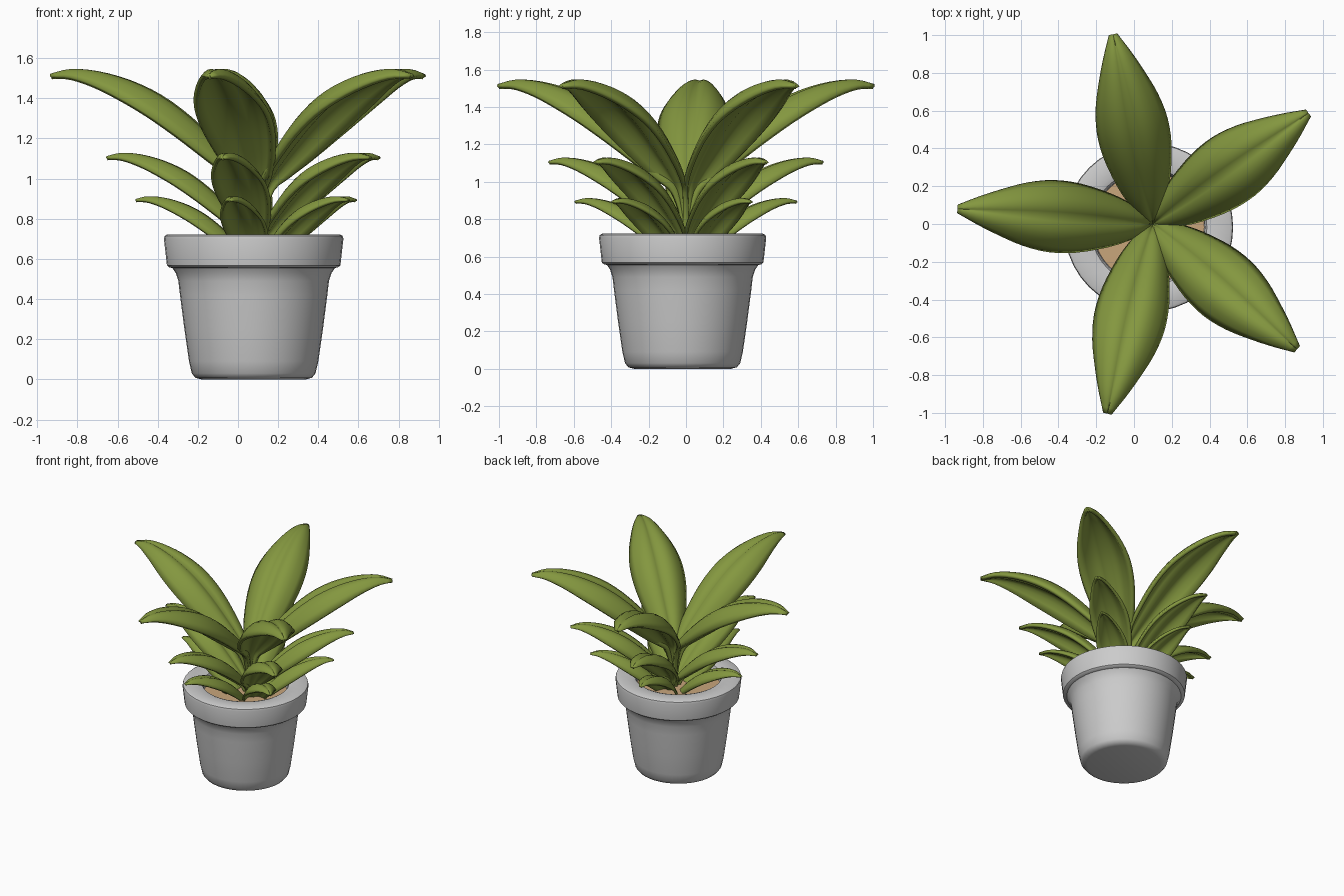
import bpy, bmesh, math
from mathutils import Vector

if "Cube" in bpy.data.objects:
    bpy.data.objects.remove(bpy.data.objects["Cube"])


def material(name, rgb):
    m = bpy.data.materials.new(name)
    m.diffuse_color = (*rgb, 1)
    m.use_nodes = True
    m.node_tree.nodes["Principled BSDF"].inputs["Base Color"].default_value = m.diffuse_color
    return m


def add_object(name, bm, mat=None, angle=40):
    bmesh.ops.recalc_face_normals(bm, faces=bm.faces[:])
    me = bpy.data.meshes.new(name)
    bm.to_mesh(me)
    bm.free()
    ob = bpy.data.objects.new(name, me)
    bpy.context.collection.objects.link(ob)
    if mat:
        me.materials.append(mat)
    bpy.ops.object.select_all(action='DESELECT')
    ob.select_set(True)
    bpy.context.view_layer.objects.active = ob
    bpy.ops.object.shade_smooth_by_angle(angle=math.radians(angle))
    return ob


def lathe(name, profile, center, mat=None, n=40):
    bm = bmesh.new()
    vs = [bm.verts.new((r, 0, z)) for r, z in profile]
    es = [bm.edges.new(p) for p in zip(vs, vs[1:])]
    bmesh.ops.spin(bm, geom=vs + es, axis=(0, 0, 1), cent=(0, 0, 0),
                   angle=2 * math.pi, steps=n)
    bmesh.ops.remove_doubles(bm, verts=bm.verts[:], dist=1e-4)
    ob = add_object(name, bm, mat)
    ob.location = center
    return ob


def spline(pts, steps):
    # Catmull-Rom through the given points
    p = [Vector(q) for q in pts]
    p = [2 * p[0] - p[1]] + p + [2 * p[-1] - p[-2]]
    out = []
    for i in range(1, len(p) - 2):
        a, b, c, d = p[i - 1:i + 3]
        for k in range(steps):
            t = k / steps
            out.append(0.5 * (2 * b + (c - a) * t + (2 * a - 5 * b + 4 * c - d) * t * t
                              + (3 * b - a - 3 * c + d) * t ** 3))
    return out + [p[-2]]


green = material("leaf_green", (0.23, 0.31, 0.05))
brown = material("soil_brown", (0.58, 0.38, 0.2))
POT = (0.078, -0.018, 0)

# Pot with thick rounded rim
lathe("pot", [(0, 0), (0.26, 0), (0.29, 0.008), (0.308, 0.03), (0.322, 0.09), (0.345, 0.25),
              (0.367, 0.42), (0.375, 0.49), (0.388, 0.53), (0.405, 0.555), (0.42, 0.558),
              (0.432, 0.568), (0.447, 0.7), (0.443, 0.715), (0.43, 0.722), (0.33, 0.722),
              (0.308, 0.714), (0.298, 0.695), (0.29, 0.6)], POT)

# Soil disc
lathe("soil", [(0, 0.655), (0.296, 0.65)], POT, brown)

# Leaf midrib: distance out, height, half width
RIB = [(0.0, 0.58, 0.012), (0.015, 0.8, 0.02), (0.045, 0.95, 0.05), (0.1, 1.03, 0.088),
       (0.2, 1.135, 0.133), (0.35, 1.275, 0.172), (0.5, 1.385, 0.18), (0.65, 1.46, 0.157),
       (0.8, 1.508, 0.11), (0.93, 1.525, 0.06), (1.03, 1.508, 0.012)]


def leaf(name, reach, angle, scale):
    bm = bmesh.new()
    path = spline(RIB, 3)
    rows = []
    for i, p in enumerate(path):
        q = path[min(i + 1, len(path) - 1)] - path[max(i - 1, 0)]
        n = Vector((-q.y, q.x)).normalized()
        row = []
        for k in range(-6, 7):
            u = k / 6
            a = abs(u)
            # grooved midrib, raised halves, drooping edges
            h = p.z * (0.75 * a - 1.2 * a * a)
            row.append(bm.verts.new(((p.x + n.x * h) * reach, p.z * u, p.y + n.y * h)))
        rows.append(row)
    for r, s in zip(rows, rows[1:]):
        for k in range(12):
            bm.faces.new((r[k], r[k + 1], s[k + 1], s[k]))
    ob = add_object(name, bm, green, 60)
    ob.location = (0.1, 0, 0)
    ob.rotation_euler.z = angle
    ob.scale = (scale,) * 3
    mod = ob.modifiers.new("thickness", 'SOLIDIFY')
    mod.thickness = 0.028
    mod.offset = 0


# Three tiers of five leaves, aimed at the tips
TIPS = [(-0.93, 0.08), (-0.11, 1.0), (0.92, 0.585), (0.86, -0.66), (-0.14, -1.0)]
for tier, s in (("upper", 1), ("middle", 0.73), ("lower", 0.59)):
    for i, (x, y) in enumerate(TIPS):
        leaf(f"{tier}_leaf_{i + 1}", math.hypot(x - 0.1, y) / 1.03,
             math.atan2(y, x - 0.1), s)
